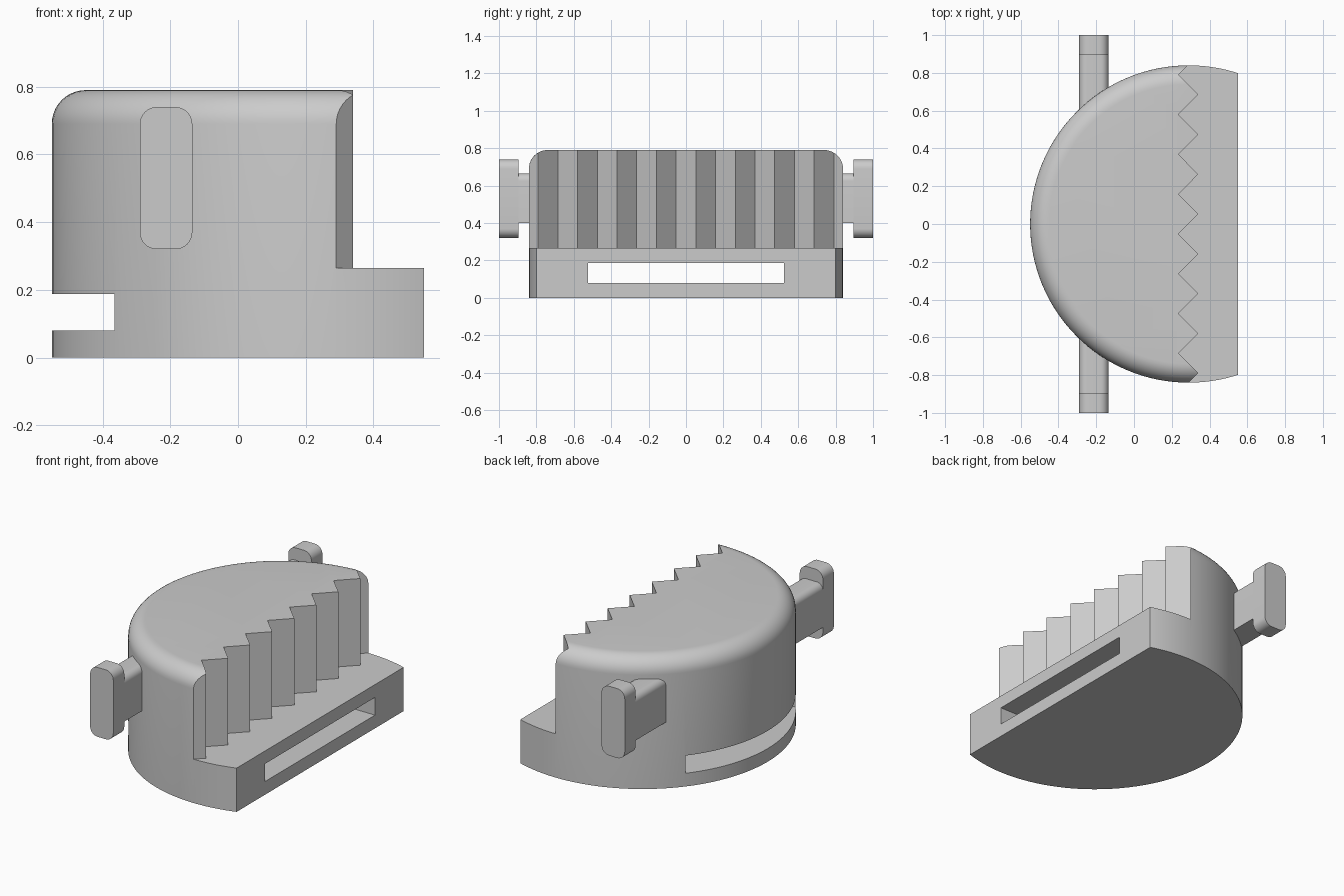
import bpy, bmesh, math
from mathutils import Vector

cube = bpy.data.objects.get("Cube")
if cube:
    bpy.data.objects.remove(cube, do_unlink=True)

grey = bpy.data.materials.new("plain grey")
grey.use_nodes = True
COLOUR = (0.6, 0.6, 0.6, 1)
grey.diffuse_color = COLOUR
grey.node_tree.nodes["Principled BSDF"].inputs["Base Color"].default_value = COLOUR


def make_object(name, bm):
    bmesh.ops.recalc_face_normals(bm, faces=bm.faces)
    mesh = bpy.data.meshes.new(name)
    bm.to_mesh(mesh)
    bm.free()
    mesh.materials.append(grey)
    obj = bpy.data.objects.new(name, mesh)
    bpy.context.collection.objects.link(obj)
    return obj


def prism(name, points, offset):
    """Extrude a closed 3D outline along an offset."""
    bm = bmesh.new()
    face = bm.faces.new([bm.verts.new(p) for p in points])
    new = bmesh.ops.extrude_face_region(bm, geom=[face])["geom"]
    bmesh.ops.translate(bm, vec=Vector(offset),
                        verts=[v for v in new if isinstance(v, bmesh.types.BMVert)])
    return make_object(name, bm)


def block(name, x0, x1, y0, y1, z0, z1):
    return prism(name, [(x0, y0, z0), (x1, y0, z0), (x1, y1, z0), (x0, y1, z0)],
                 (0, 0, z1 - z0))


def rounded_bar(name, x0, x1, z0, z1, y0, y1, r_top, r_bottom):
    """Bar along y whose cross-section has rounded corners."""
    points = []
    corners = ((x1, z1, -1, -1, r_top), (x0, z1, 1, -1, r_top),
               (x0, z0, 1, 1, r_bottom), (x1, z0, -1, 1, r_bottom))
    for q, (x, z, sx, sz, r) in enumerate(corners):
        steps = 8 if r else 0
        for i in range(steps + 1):
            a = math.pi / 2 * (q + i / max(steps, 1))
            points.append((x + r * (sx + math.cos(a)), y0, z + r * (sz + math.sin(a))))
    return prism(name, points, (0, y1 - y0, 0))


def smooth(obj):
    bpy.ops.object.select_all(action="DESELECT")
    obj.select_set(True)
    bpy.context.view_layer.objects.active = obj
    bpy.ops.object.shade_smooth_by_angle(angle=math.radians(30))


# Round body with a rolled upper edge
CENTRE, RADIUS, TOP, ROLL = 0.29, 0.84, 0.79, 0.1
profile = [(RADIUS, 0)]
for i in range(11):
    a = math.pi / 2 * i / 10
    profile.append((RADIUS - ROLL + ROLL * math.cos(a), TOP - ROLL + ROLL * math.sin(a)))
bm = bmesh.new()
SIDES = 128
rings = []
for r, z in profile:
    rings.append([bm.verts.new((CENTRE + r * math.cos(math.tau * i / SIDES),
                                r * math.sin(math.tau * i / SIDES), z))
                  for i in range(SIDES)])
for low, high in zip(rings, rings[1:]):
    for i in range(SIDES):
        j = (i + 1) % SIDES
        bm.faces.new((low[i], low[j], high[j], high[i]))
bm.faces.new(rings[0])
bm.faces.new(rings[-1])
body = make_object("body", bm)

# Cutters: flat front, toothed step and strap slot
PITCH = 2 * 0.79 / 15
zigzag = [(0.34 if k % 2 else 0.235, 0.79 - PITCH * k, 0.265) for k in range(-1, 17)]
zigzag += [(1.5, zigzag[-1][1], 0.265), (1.5, zigzag[0][1], 0.265)]
cutters = [
    block("flat_cutter", 0.55, 2, -1, 1, -0.5, 1.5),
    prism("teeth_cutter", zigzag, (0, 0, 1)),
    block("slot_cutter", -1, 1.5, -0.525, 0.525, 0.08, 0.187),
]
bpy.context.view_layer.objects.active = body
for cutter in cutters:
    cutter.hide_render = True
    mod = body.modifiers.new(cutter.name, "BOOLEAN")
    mod.operation = "DIFFERENCE"
    mod.solver = "EXACT"
    mod.object = cutter
    bpy.ops.object.modifier_apply(modifier=mod.name)
    bpy.data.objects.remove(cutter, do_unlink=True)
smooth(body)

# Side pegs with rounded end plates
for side, s in (("front", -1), ("back", 1)):
    smooth(rounded_bar(side + "_peg", -0.29, -0.135, 0.4, 0.665, s * 0.55, s * 0.895, 0.04, 0))
    smooth(rounded_bar(side + "_peg_plate", -0.29, -0.135, 0.32, 0.74, s * 0.895, s, 0.05, 0.05))
